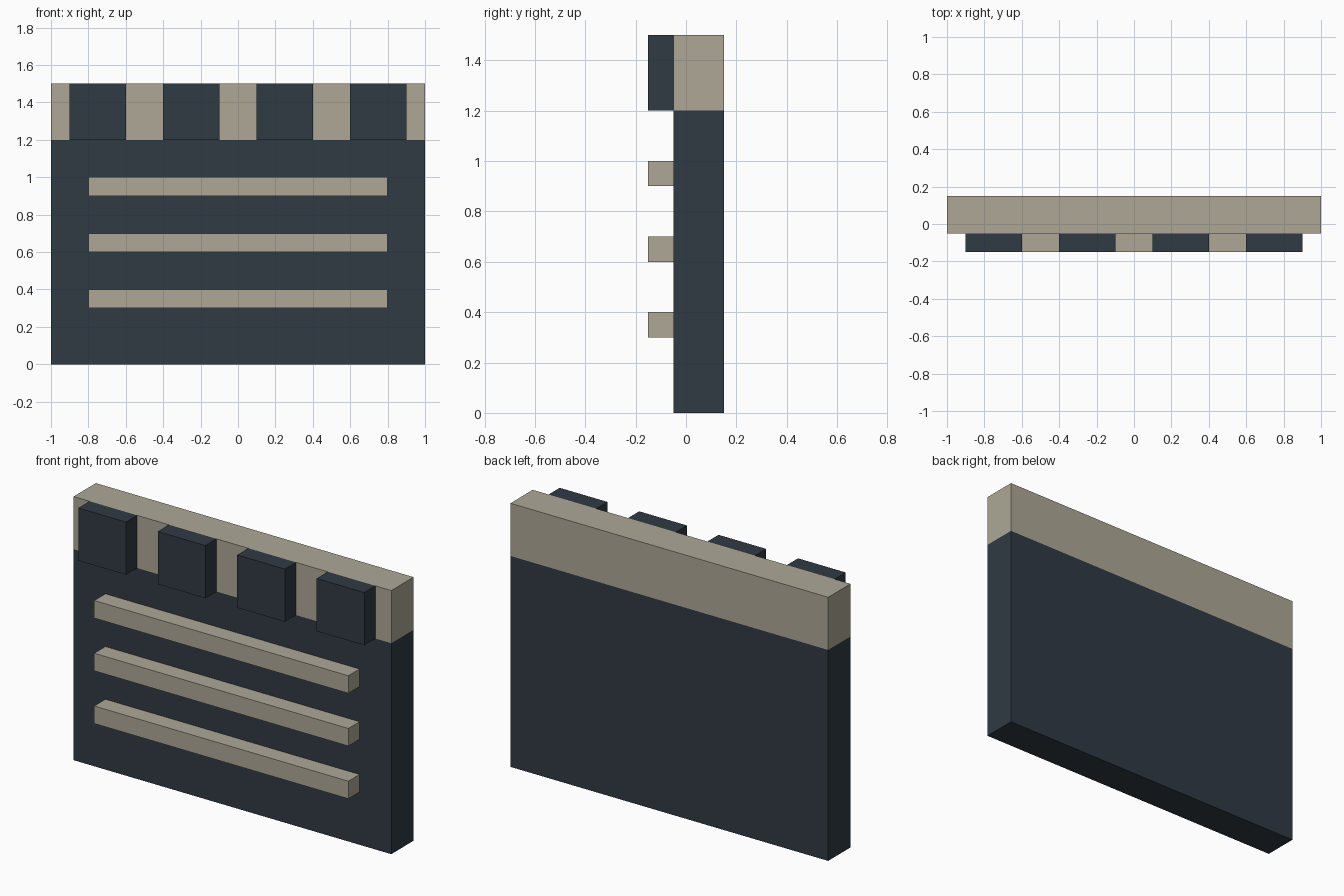
import bpy

if "Cube" in bpy.data.objects:
    bpy.data.objects.remove(bpy.data.objects["Cube"])


def material(name, color):
    mat = bpy.data.materials.new(name)
    mat.diffuse_color = (*color, 1.0)
    mat.use_nodes = True
    mat.node_tree.nodes["Principled BSDF"].inputs["Base Color"].default_value = mat.diffuse_color
    return mat


DARK = material("dark_slate", (0.030, 0.042, 0.056))
BEIGE = material("beige", (0.418, 0.386, 0.305))


def box(name, x, y, z, mat):
    """Axis-aligned box from (min, max) ranges."""
    ranges = (x, y, z)
    bpy.ops.mesh.primitive_cube_add(size=1, location=[(a + b) / 2 for a, b in ranges])
    obj = bpy.context.object
    obj.name = name
    obj.scale = [b - a for a, b in ranges]
    bpy.ops.object.transform_apply(location=False, rotation=False, scale=True)
    obj.data.materials.append(mat)
    return obj


BODY_Y = (-0.05, 0.15)
RAISED_Y = (-0.15, -0.05)

# Slab and the header band on top of it
box("panel", (-1, 1), BODY_Y, (0, 1.2), DARK)
box("header", (-1, 1), BODY_Y, (1.2, 1.5), BEIGE)

# Row of raised blocks across the header
for i in range(4):
    x = -0.75 + 0.5 * i
    box(f"header_block_{i + 1}", (x - 0.15, x + 0.15), RAISED_Y, (1.2, 1.5), DARK)

# Three raised horizontal bars
for i in range(3):
    z = 0.3 + 0.3 * i
    box(f"bar_{i + 1}", (-0.8, 0.8), RAISED_Y, (z, z + 0.1), BEIGE)
